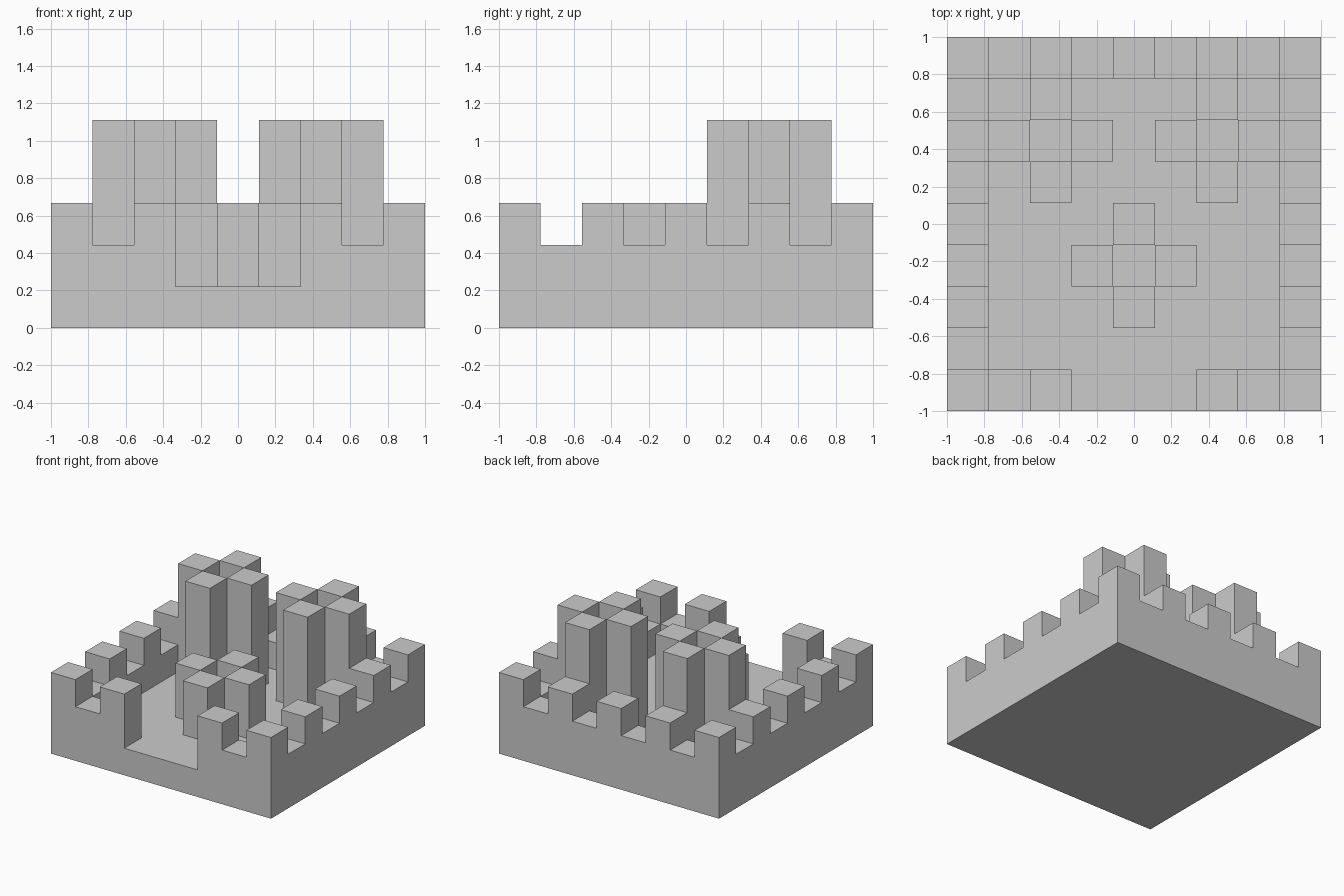
import bpy
import bmesh

if "Cube" in bpy.data.objects:
    bpy.data.objects.remove(bpy.data.objects["Cube"])

N = 9                # cells per side
U = 2.0 / N          # cell size, also the height step
height = {(i, j): 1 for i in range(N) for j in range(N)}   # courtyard floor


def battlement(ci, cj, top):
    """Cross of four raised blocks around a centre one step lower."""
    height[ci, cj] = top - 1
    for di, dj in ((1, 0), (-1, 0), (0, 1), (0, -1)):
        height[ci + di, cj + dj] = top


# Perimeter wall with alternating merlons
for i, j in height:
    if i in (0, N - 1) or j in (0, N - 1):
        height[i, j] = 3 if (i + j) % 2 == 0 else 2

# Gate opening in the front wall
for i in (3, 4, 5):
    height[i, 0] = 1

# Two tall rear towers and the low central keep
battlement(2, 6, 5)
battlement(6, 6, 5)
battlement(4, 3, 3)

# Skin the stacked blocks into one outer surface
bm = bmesh.new()
verts = {}


def vert(p):
    if p not in verts:
        verts[p] = bm.verts.new((p[0] * U - 1, p[1] * U - 1, p[2] * U))
    return verts[p]


def face(*pts):
    bm.faces.new([vert(p) for p in pts])


for (i, j), h in height.items():
    # Top and underside
    face((i, j, h), (i + 1, j, h), (i + 1, j + 1, h), (i, j + 1, h))
    face((i, j, 0), (i, j + 1, 0), (i + 1, j + 1, 0), (i + 1, j, 0))
    # Exposed side walls, ordered to face outward
    sides = (
        ((0, -1), (i, j), (i + 1, j)),
        ((1, 0), (i + 1, j), (i + 1, j + 1)),
        ((0, 1), (i + 1, j + 1), (i, j + 1)),
        ((-1, 0), (i, j + 1), (i, j)),
    )
    for (di, dj), a, b in sides:
        for z in range(height.get((i + di, j + dj), 0), h):
            face((*a, z), (*b, z), (*b, z + 1), (*a, z + 1))

mesh = bpy.data.meshes.new("castle")
bm.to_mesh(mesh)
bm.free()
castle = bpy.data.objects.new("castle", mesh)
bpy.context.collection.objects.link(castle)
